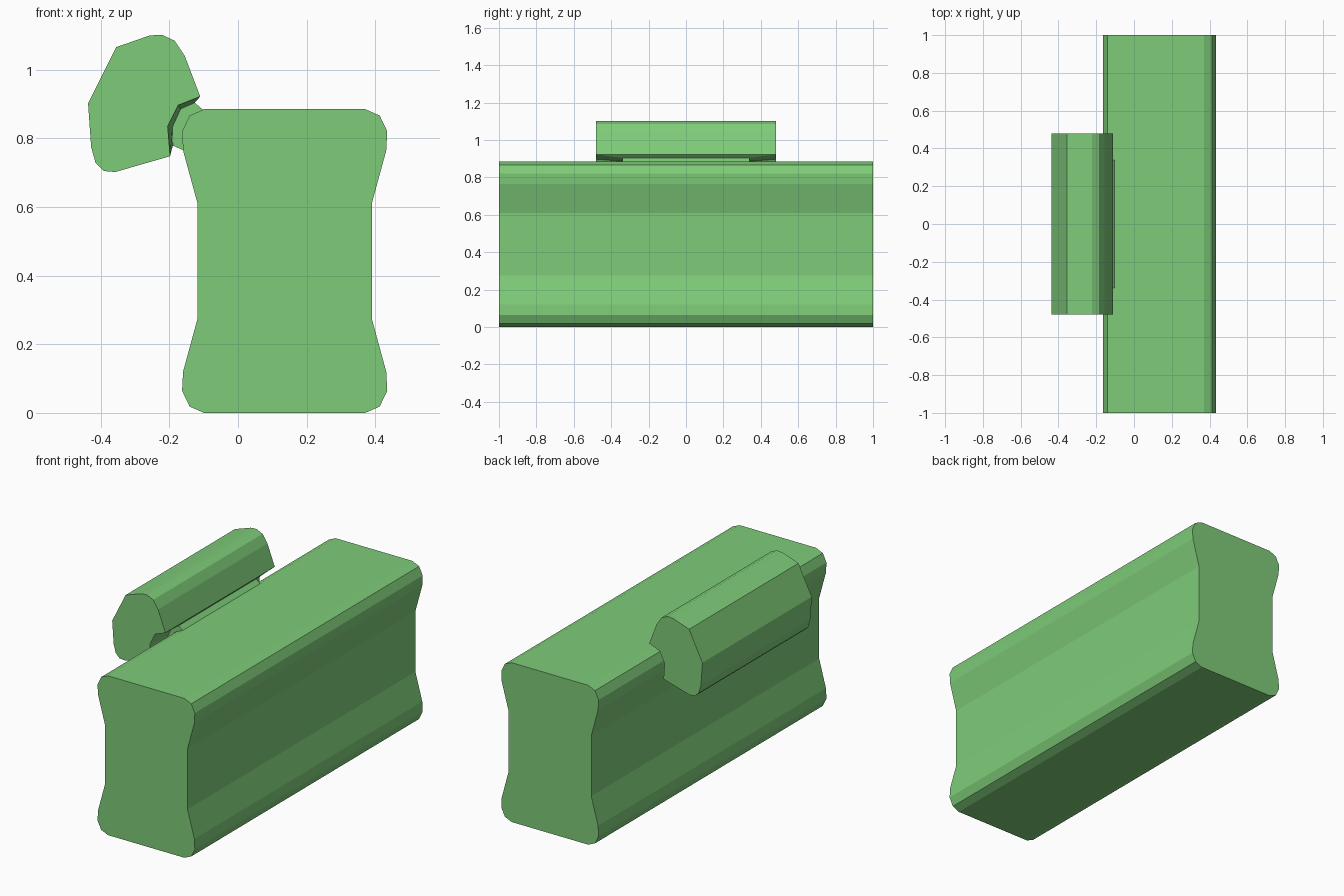
import bpy, bmesh

if "Cube" in bpy.data.objects:
    bpy.data.objects.remove(bpy.data.objects["Cube"])

mat = bpy.data.materials.new("green")
mat.diffuse_color = (0.21, 0.60, 0.19, 1)
mat.use_nodes = True
mat.node_tree.nodes["Principled BSDF"].inputs["Base Color"].default_value = mat.diffuse_color


def finish(name, bm):
    bmesh.ops.recalc_face_normals(bm, faces=bm.faces)
    me = bpy.data.meshes.new(name)
    bm.to_mesh(me)
    bm.free()
    me.materials.append(mat)
    ob = bpy.data.objects.new(name, me)
    bpy.context.collection.objects.link(ob)
    return ob


def ring(bm, pts, y):
    return [bm.verts.new((x, y, z)) for x, z in pts]


def bridge(bm, a, b, closed=True):
    n = len(a)
    for i in range(n if closed else n - 1):
        j = (i + 1) % n
        bm.faces.new((a[i], a[j], b[j], b[i]))


# Long body: waisted profile, mirrored in x and z about its centre
CX, CZ = 0.136, 0.4425
quarter = [(0.235, -0.4425), (0.277, -0.424), (0.299, -0.378),
           (0.296, -0.322), (0.254, -0.168)]
right = quarter + [(x, -z) for x, z in reversed(quarter)]
profile = right + [(-x, z) for x, z in reversed(right)]
profile = [(CX + x, CZ + z) for x, z in profile]
bm = bmesh.new()
front, back = ring(bm, profile, -1), ring(bm, profile, 1)
bridge(bm, front, back)
bm.faces.new(front)
bm.faces.new(back)
finish("body", bm)

# Side grip: faceted outside, with a neck tapering in to meet the body corner
outer = [(-0.155, 1.04), (-0.185, 1.085), (-0.222, 1.102), (-0.257, 1.10),
         (-0.355, 1.066), (-0.437, 0.902), (-0.428, 0.775), (-0.415, 0.728),
         (-0.391, 0.705), (-0.358, 0.702)]
seat = [(-0.198, 0.748), (-0.205, 0.835), (-0.174, 0.897), (-0.11, 0.922)]
neck = [(-0.190, 0.779), (-0.191, 0.833), (-0.167, 0.886), (-0.126, 0.904)]
root = [(-0.158, 0.765), (-0.153, 0.82), (-0.135, 0.862), (-0.098, 0.88)]
bm = bmesh.new()
front, back = ring(bm, outer + seat, -0.48), ring(bm, outer + seat, 0.48)
bm.faces.new(front)
bm.faces.new(back)
n = len(outer)
bridge(bm, front[-1:] + front[:n + 1], back[-1:] + back[:n + 1], closed=False)
loop = front[n:] + back[n:][::-1]
for pts in (neck, root):
    inner = ring(bm, pts, -0.34) + ring(bm, pts, 0.34)[::-1]
    bridge(bm, loop, inner)
    loop = inner
for i in range(3):
    bm.faces.new((loop[i], loop[i + 1], loop[6 - i], loop[7 - i]))
finish("side_grip", bm)
